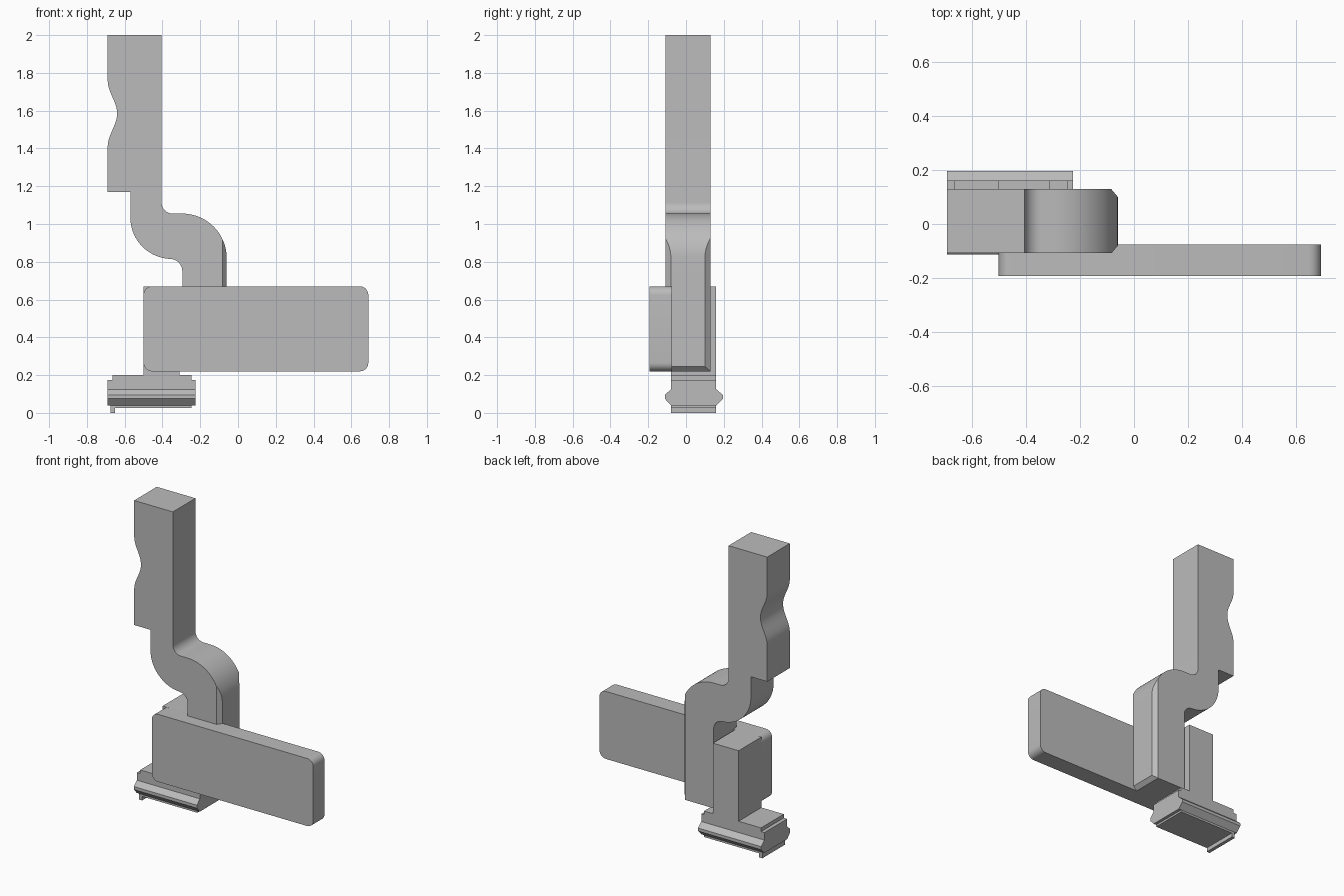
import bpy, bmesh
from math import cos, sin, radians
from mathutils import Vector

cube = bpy.data.objects.get("Cube")
if cube:
    bpy.data.objects.remove(cube, do_unlink=True)

grey = bpy.data.materials.new("plain grey")
grey.use_nodes = True
grey.diffuse_color = (0.5, 0.5, 0.5, 1)
grey.node_tree.nodes["Principled BSDF"].inputs["Base Color"].default_value = (0.5, 0.5, 0.5, 1)


def arc(cx, cz, r, start, end, steps=14):
    angles = [radians(start + (end - start) * i / steps) for i in range(steps + 1)]
    return [(cx + r * cos(a), cz + r * sin(a)) for a in angles]


def extrude(name, points, low, high, axis="y", cuts=()):
    """Extrude a closed outline along x or y, then trim it with planes."""
    bm = bmesh.new()
    place = (lambda p: (p[0], low, p[1])) if axis == "y" else (lambda p: (low, p[0], p[1]))
    face = bm.faces.new([bm.verts.new(place(p)) for p in points])
    new = bmesh.ops.extrude_face_region(bm, geom=[face])["geom"]
    step = Vector((0, high - low, 0)) if axis == "y" else Vector((high - low, 0, 0))
    bmesh.ops.translate(bm, vec=step, verts=[v for v in new if isinstance(v, bmesh.types.BMVert)])
    for co, normal in cuts:
        bmesh.ops.bisect_plane(bm, geom=bm.verts[:] + bm.edges[:] + bm.faces[:],
                               plane_co=co, plane_no=normal, clear_outer=True)
        bmesh.ops.holes_fill(bm, edges=[e for e in bm.edges if e.is_boundary], sides=0)
    bmesh.ops.recalc_face_normals(bm, faces=bm.faces)
    mesh = bpy.data.meshes.new(name)
    bm.to_mesh(mesh)
    bm.free()
    mesh.materials.append(grey)
    obj = bpy.data.objects.new(name, mesh)
    bpy.context.collection.objects.link(obj)
    bpy.ops.object.select_all(action="DESELECT")
    obj.select_set(True)
    bpy.context.view_layer.objects.active = obj
    bpy.ops.object.shade_smooth_by_angle(angle=radians(25))
    return obj


def box(name, x0, x1, y0, y1, z0, z1):
    return extrude(name, [(x0, z0), (x1, z0), (x1, z1), (x0, z1)], y0, y1)


# Handle and S-shaped arm, with a shallow thumb hollow
hollow = []
for i in range(21):
    t = i / 20
    hollow.append((-0.69 + 0.05 * (1 - cos(2 * 3.14159 * t)) / 2, 1.41 + 0.35 * t))
outline = [(-0.69, 2), (-0.405, 2)]
outline += arc(-0.345, 1.115, 0.06, 180, 270)
outline += arc(-0.295, 0.82, 0.235, 90, 0, 20)
outline += [(-0.06, 0.245), (-0.085, 0.22), (-0.295, 0.22)]
outline += arc(-0.36, 0.75, 0.065, 0, 90)
outline += arc(-0.35, 1.035, 0.22, 270, 180, 20)
outline += [(-0.57, 1.17), (-0.69, 1.17)] + hollow
chamfers = [((-0.06, 0.10, 0), (0.03, 0.025, 0)),
            ((-0.06, -0.08, 0), (0.03, -0.025, 0))]
extrude("handle_arm", outline, -0.108, 0.13, cuts=chamfers)

# Wide front plate with rounded corners
x0, x1, z0, z1, r = -0.5, 0.69, 0.22, 0.67, 0.045
plate = (arc(x1 - r, z1 - r, r, 90, 0, 8) + arc(x1 - r, z0 + r, r, 0, -90, 8)
         + arc(x0 + r, z0 + r, r, 270, 180, 8) + arc(x0 + r, z1 - r, r, 180, 90, 8))
extrude("front_plate", plate, -0.193, -0.075)

# Post joining the plate to the foot
box("post", -0.5, -0.31, -0.08, 0.16, 0.19, 0.67)

# Foot with flared long sides, end steps and a small lip below
flare = [(-0.08, 0.175), (-0.08, 0.125), (-0.112, 0.095), (-0.112, 0.075), (-0.08, 0.04),
         (0.16, 0.04), (0.195, 0.075), (0.195, 0.095), (0.16, 0.125), (0.16, 0.175)]
extrude("foot", flare, -0.69, -0.225, axis="x")
box("foot_top", -0.665, -0.245, -0.08, 0.16, 0.17, 0.2)
box("foot_sole", -0.675, -0.245, -0.08, 0.16, 0.027, 0.045)
box("foot_lip", -0.675, -0.652, -0.08, 0.16, 0, 0.03)
